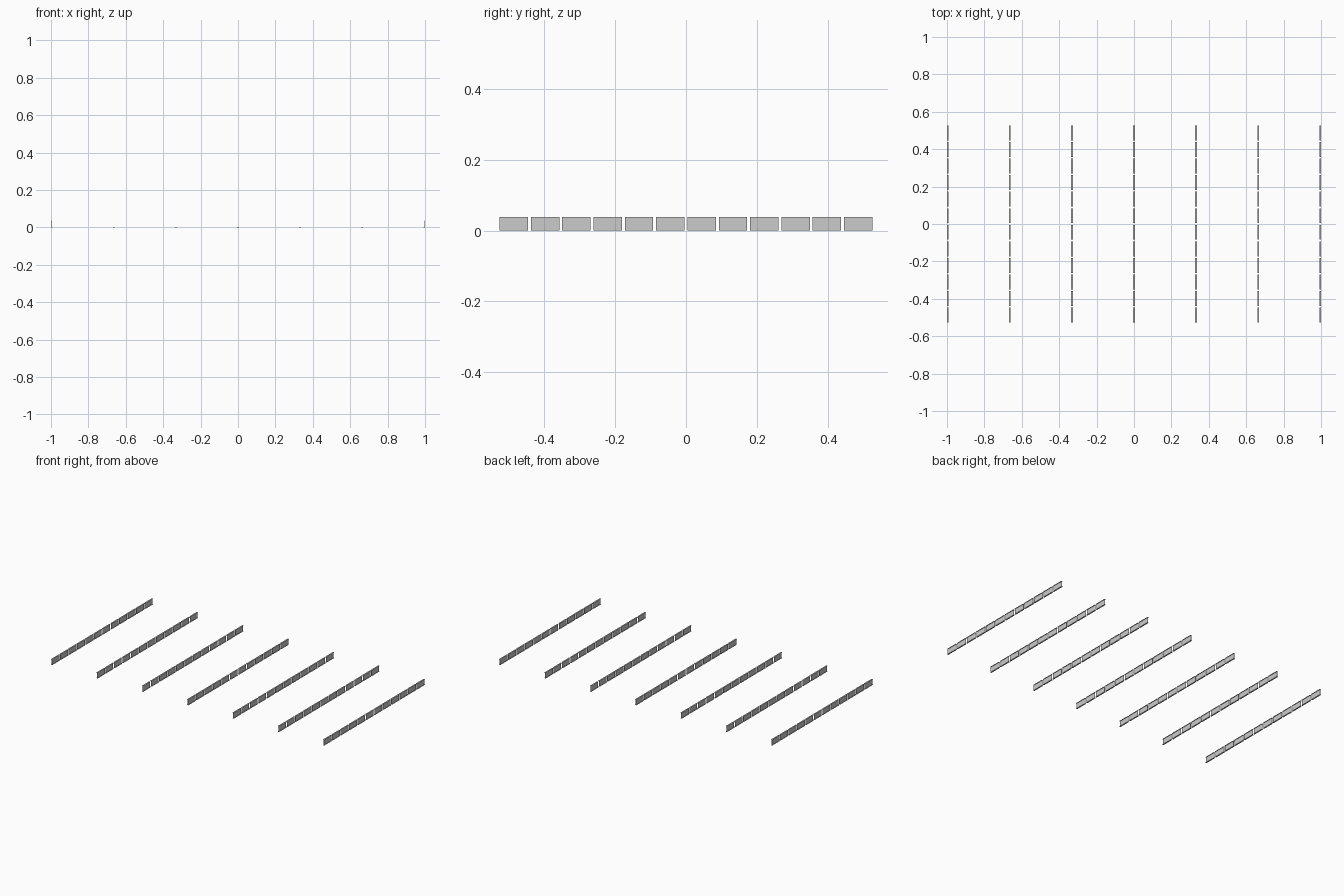
import bpy

if "Cube" in bpy.data.objects:
    bpy.data.objects.remove(bpy.data.objects["Cube"])

ROWS, PER_ROW = 7, 12
WIDTH, HEIGHT = 0.08, 0.038
WEB, FLANGE, LIP = 0.001, 0.009, 0.002   # web thickness, flange width, flange thickness
ROW_PITCH = (2.0 - FLANGE) / (ROWS - 1)
PANEL_PITCH = 0.0883


def profile():
    # I-shaped outline in x, z
    f, w, t, h = FLANGE / 2, WEB / 2, LIP, HEIGHT
    right = [(f, 0), (f, t), (w, t), (w, h - t), (f, h - t), (f, h)]
    return right + [(-x, z) for x, z in reversed(right)]


def panel_mesh():
    pts = profile()
    n = len(pts)
    verts = [(x, y, z) for y in (-WIDTH / 2, WIDTH / 2) for x, z in pts]
    faces = [(i, i + n, (i + 1) % n + n, (i + 1) % n) for i in range(n)]
    faces += [tuple(range(n)), tuple(reversed(range(n, 2 * n)))]
    me = bpy.data.meshes.new("panel")
    me.from_pydata(verts, [], faces)
    return me


# One upright thin panel with narrow top and bottom rails, repeated along each row
mesh = panel_mesh()
first_x = -(ROWS - 1) / 2 * ROW_PITCH
first_y = -(PER_ROW - 1) / 2 * PANEL_PITCH
for r in range(ROWS):
    row = bpy.data.objects.new(f"panel_row_{r + 1}", mesh)
    row.location = (first_x + r * ROW_PITCH, first_y, 0)
    bpy.context.collection.objects.link(row)
    arr = row.modifiers.new("repeat_panels", 'ARRAY')
    arr.count = PER_ROW
    arr.use_relative_offset = False
    arr.use_constant_offset = True
    arr.constant_offset_displace = (0, PANEL_PITCH, 0)
